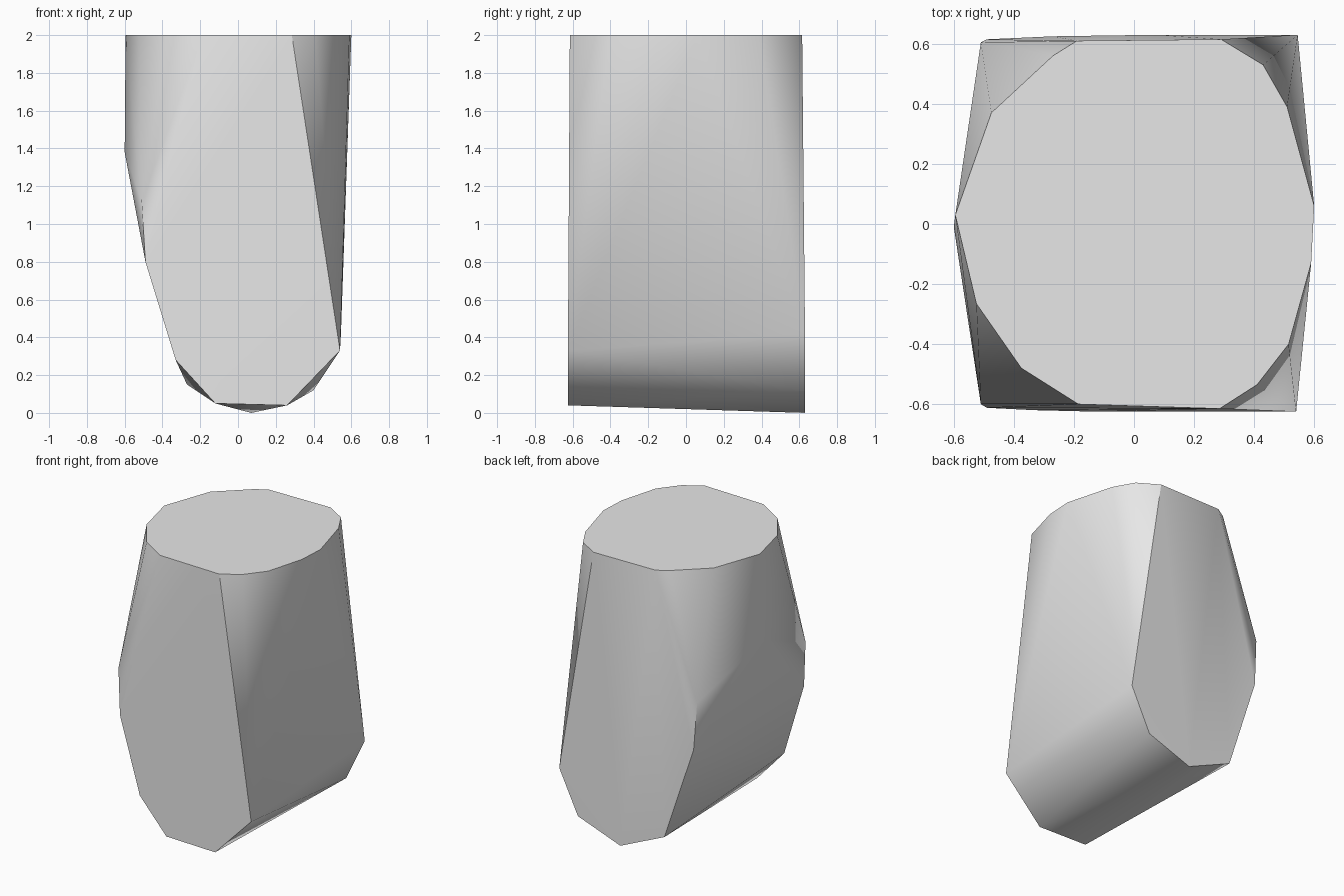
import bpy
import bmesh
from math import radians

default_cube = bpy.data.objects.get("Cube")
if default_cube:
    bpy.data.objects.remove(default_cube, do_unlink=True)


def make_material(name, colour):
    """Create one plain material with matching viewport and render colours."""
    material = bpy.data.materials.new(name)
    material.use_nodes = True
    material.diffuse_color = colour
    shader = next(node for node in material.node_tree.nodes if node.type == "BSDF_PRINCIPLED")
    shader.inputs["Base Color"].default_value = colour
    return material


def make_hull(name, points, material, sharp_angle):
    """Wrap the outline points in a convex skin with smooth, angle-limited shading."""
    mesh = bpy.data.meshes.new(name)
    builder = bmesh.new()
    for point in points:
        builder.verts.new(point)
    result = bmesh.ops.convex_hull(builder, input=builder.verts[:])
    unused = {item for item in result["geom_interior"] + result["geom_unused"]
              if isinstance(item, bmesh.types.BMVert)}
    bmesh.ops.delete(builder, geom=list(unused), context="VERTS")
    bmesh.ops.recalc_face_normals(builder, faces=builder.faces[:])
    builder.to_mesh(mesh)
    builder.free()
    mesh.materials.append(material)

    hull = bpy.data.objects.new(name, mesh)
    bpy.context.collection.objects.link(hull)
    bpy.ops.object.select_all(action="DESELECT")
    hull.select_set(True)
    bpy.context.view_layer.objects.active = hull
    bpy.ops.object.shade_smooth_by_angle(angle=sharp_angle)
    return hull


# Rounded top rim, as x and y
rim = [
    (0.6, 0.06), (0.51, 0.39), (0.43, 0.53), (0.29, 0.615), (-0.19, 0.61),
    (-0.27, 0.56), (-0.475, 0.37), (-0.595, 0.03), (-0.525, -0.265),
    (-0.375, -0.48), (-0.185, -0.6), (0.285, -0.615), (0.41, -0.535),
    (0.515, -0.4), (0.59, -0.13),
]

# Tapered lower outlines of the front and back, as x, y and z
front = [
    (0.54, -0.625, 0.33), (0.26, -0.625, 0.04), (-0.12, -0.625, 0.05),
    (-0.33, -0.62, 0.28), (-0.49, -0.612, 0.8), (-0.51, -0.6, 1.12),
]
back = [
    (0.545, 0.63, 0.42), (0.4, 0.63, 0.12), (0.07, 0.63, 0),
    (-0.27, 0.625, 0.15), (-0.49, 0.615, 0.82), (-0.51, 0.605, 1.15),
]

# Slight bulge on the side
bulge = [(-0.6, -0.01, 1.38)]

grey = make_material("light grey", (0.8, 0.8, 0.8, 1))
top = [(x, y, 2) for x, y in rim]
make_hull("tapered_block", top + front + back + bulge, grey, radians(30))
